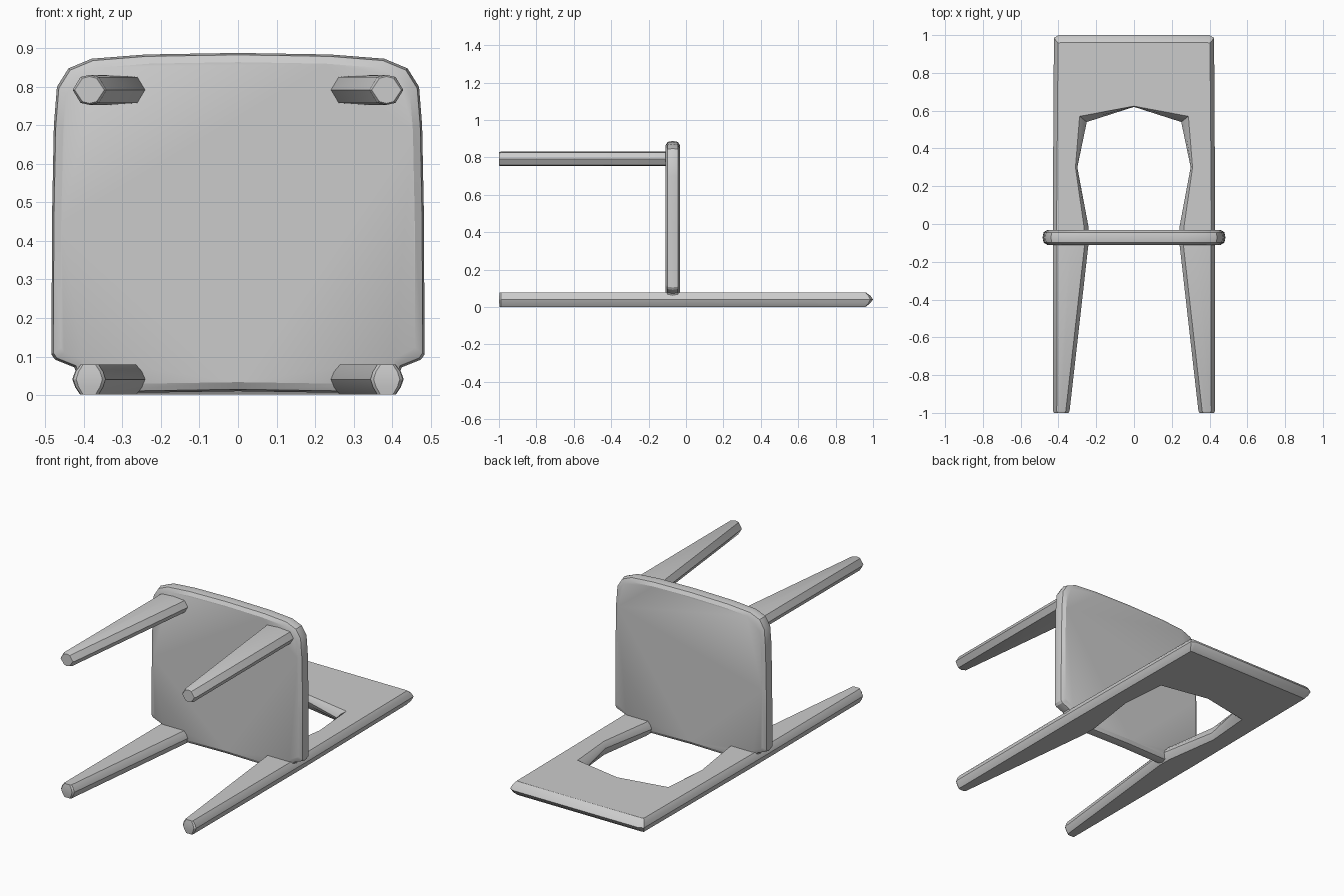
import bpy, bmesh, math

cube = bpy.data.objects.get("Cube")
if cube:
    bpy.data.objects.remove(cube, do_unlink=True)

grey = bpy.data.materials.new("light grey")
grey.use_nodes = True
COLOUR = (0.6, 0.6, 0.6, 1)
grey.diffuse_color = COLOUR
grey.node_tree.nodes["Principled BSDF"].inputs["Base Color"].default_value = COLOUR


def loft(name, rings):
    """Skin a stack of closed rings and cap both ends."""
    bm = bmesh.new()
    loops = [[bm.verts.new(p) for p in ring] for ring in rings]
    n = len(loops[0])
    for a, b in zip(loops, loops[1:]):
        for i in range(n):
            j = (i + 1) % n
            bm.faces.new((a[i], a[j], b[j], b[i]))
    bm.faces.new(loops[0][::-1])
    bm.faces.new(loops[-1])
    bmesh.ops.recalc_face_normals(bm, faces=bm.faces)
    mesh = bpy.data.meshes.new(name)
    bm.to_mesh(mesh)
    bm.free()
    mesh.materials.append(grey)
    ob = bpy.data.objects.new(name, mesh)
    bpy.context.collection.objects.link(ob)
    bpy.ops.object.select_all(action='DESELECT')
    ob.select_set(True)
    bpy.context.view_layer.objects.active = ob
    bpy.ops.object.shade_smooth_by_angle(angle=math.radians(30))
    return ob


# Back frame lying flat: half outline as x, y and the edge rounding dx, dy
half = [
    (0.400, 1.000, -0.010, -0.040), (0.424, 0.985, -0.022, -0.028),
    (0.430, 0.000, -0.020, 0.000), (0.428, -0.990, -0.020, 0.000),
    (0.420, -1.000, -0.018, 0.004), (0.352, -1.000, 0.018, 0.004),
    (0.344, -0.990, 0.018, 0.000), (0.240, -0.100, 0.024, 0.000),
    (0.240, -0.020, 0.024, 0.000), (0.300, 0.300, 0.010, 0.000),
    (0.250, 0.540, 0.038, 0.030), (0.000, 0.620, 0.000, 0.004),
]
outline = half + [(-x, y, -dx, dy) for x, y, dx, dy in half[-2::-1]]
layers = [(0.001, 1), (0.021, 0.35), (0.041, 0), (0.061, 0.35), (0.079, 1)]
loft("back_frame", [[(x + dx * f, y + dy * f, z) for x, y, dx, dy in outline]
                    for z, f in layers])

# Upright seat with rounded front corners and notches around the back legs
half = [
    (0.00, 0.888), (0.24, 0.884), (0.38, 0.873), (0.44, 0.848), (0.470, 0.80),
    (0.478, 0.70), (0.483, 0.45), (0.484, 0.105), (0.475, 0.092),
    (0.425, 0.072), (0.415, 0.045), (0.39, 0.004), (0.00, 0.010),
]
outline = half + [(-x, z) for x, z in half[-2:0:-1]]
layers = [(-0.110, 0.024), (-0.098, 0.005), (-0.071, 0),
          (-0.044, 0.005), (-0.032, 0.024)]
loft("seat", [[(x * (1 - f / 0.48), y, 0.444 + (z - 0.444) * (1 - f / 0.444))
               for x, z in outline] for y, f in layers])


# Front legs: eight-sided, tapering on the inner side only
def leg_ring(side, y, x0, x1, h):
    mid, e = (x0 + x1) / 2, 0.02
    pts = [(x1, 0), (x1 - e, 0.86 * h), (mid, h), (x0 + e, 0.86 * h),
           (x0, 0), (x0 + e, -0.86 * h), (mid, -h), (x1 - e, -0.86 * h)]
    return [(side * x, y, 0.792 + z) for x, z in pts]


for side, label in ((1, "left"), (-1, "right")):
    loft("front_leg_" + label, [
        leg_ring(side, -1.0, 0.347, 0.424, 0.035),
        leg_ring(side, -0.99, 0.341, 0.429, 0.039),
        leg_ring(side, -0.08, 0.238, 0.428, 0.039),
    ])
